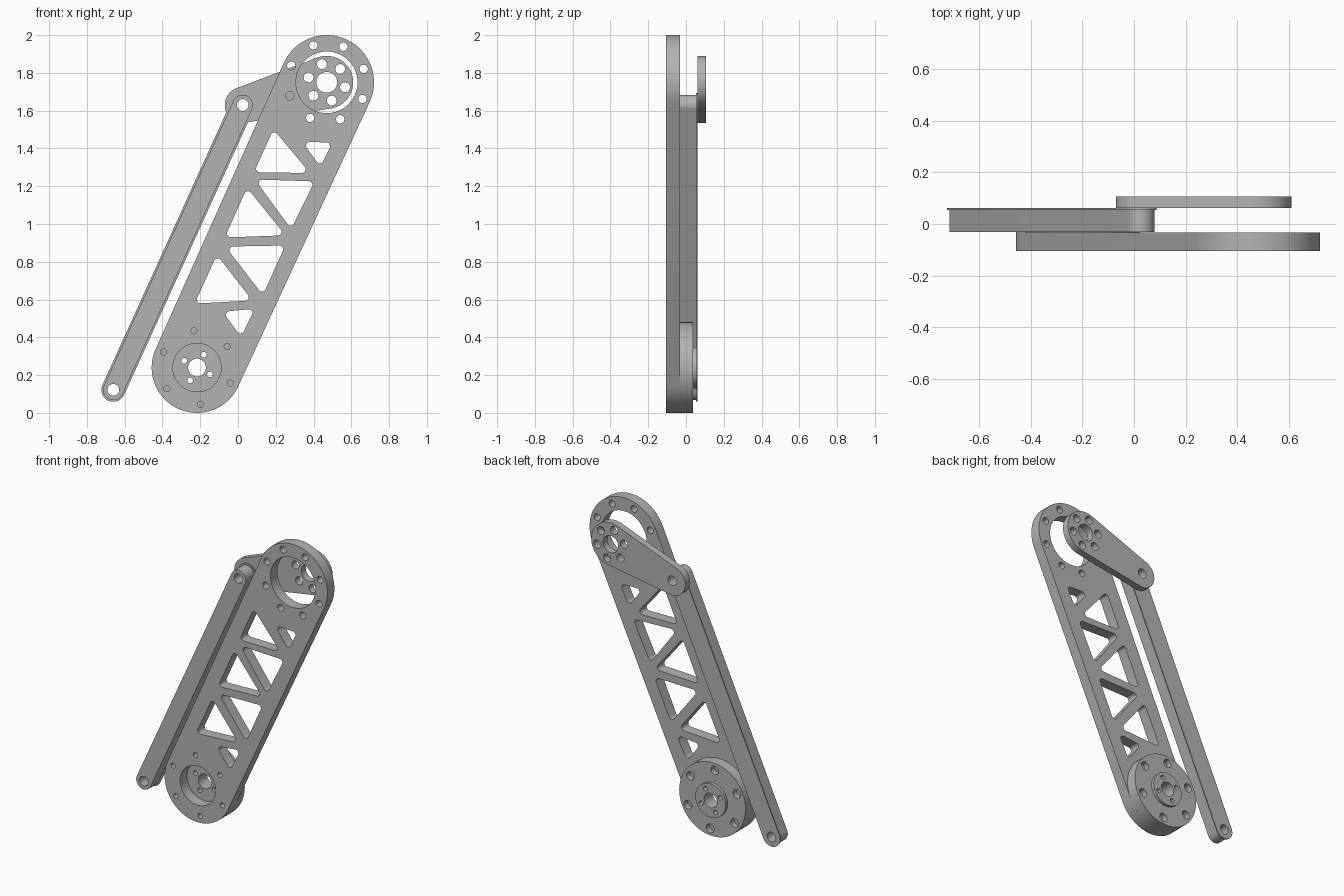
import bpy, bmesh
from math import sin, cos, pi, atan2, acos, radians
from mathutils import Vector, Matrix

if "Cube" in bpy.data.objects:
    bpy.data.objects.remove(bpy.data.objects["Cube"])

grey = bpy.data.materials.new("machined_grey")
grey.use_nodes = True
colour = (0.45, 0.45, 0.45, 1)
grey.diffuse_color = colour
grey.node_tree.nodes["Principled BSDF"].inputs["Base Color"].default_value = colour


def arc(c, r, start, end, n):
    return [Vector((c[0] + r * cos(start + (end - start) * i / n),
                    c[1] + r * sin(start + (end - start) * i / n))) for i in range(n + 1)]


def circle(c, r, n=64):
    return arc(c, r, 0, 2 * pi, n)[:-1]


def ring(c, radius, r, count, first):
    """Circular pattern of round holes."""
    return [circle(c + radius * Vector((cos(a), sin(a))), r, 24)
            for a in (radians(first) + 2 * pi * i / count for i in range(count))]


def capsule(c1, r1, c2, r2):
    """Two round ends joined by their tangents."""
    d = c2 - c1
    a, b = atan2(d.y, d.x), acos((r1 - r2) / d.length)
    return arc(c1, r1, a + b, a + 2 * pi - b, 40) + arc(c2, r2, a - b, a + b, 40)


def rounded(corners, r=0.02, push=0.022):
    """Triangular window with filleted corners."""
    pts = [Vector(p) for p in corners]
    mid = sum(pts, Vector((0, 0))) / len(pts)
    pts = [p + (p - mid).normalized() * push for p in pts]
    out = []
    for i, p in enumerate(pts):
        u = (pts[i - 1] - p).normalized()
        v = (pts[(i + 1) % len(pts)] - p).normalized()
        half = u.angle(v) / 2
        bis = (u + v).normalized()
        c = p + bis * r / sin(half)
        back = atan2(-bis.y, -bis.x)
        sweep = pi / 2 - half
        if u.x * v.y - u.y * v.x > 0:
            sweep = -sweep
        out += arc(c, r, back - sweep, back + sweep, 8)
    return out


def plate(name, y0, y1, outline, holes=()):
    """Flat profile with holes, extruded from y0 to y1."""
    curve = bpy.data.curves.new(name, 'CURVE')
    curve.dimensions = '2D'
    curve.fill_mode = 'BOTH'
    curve.extrude = (y1 - y0) / 2
    for loop in [outline, *holes]:
        s = curve.splines.new('POLY')
        s.points.add(len(loop) - 1)
        for point, p in zip(s.points, loop):
            point.co = (p.x, p.y, 0, 1)
        s.use_cyclic_u = True
    temp = bpy.data.objects.new(name + "_profile", curve)
    bpy.context.collection.objects.link(temp)
    deps = bpy.context.evaluated_depsgraph_get()
    mesh = bpy.data.meshes.new_from_object(temp.evaluated_get(deps))
    bpy.data.objects.remove(temp)
    bpy.data.curves.remove(curve)
    mesh.transform(Matrix.Translation((0, (y0 + y1) / 2, 0)) @ Matrix.Rotation(pi / 2, 4, 'X'))
    bm = bmesh.new()
    bm.from_mesh(mesh)
    bmesh.ops.remove_doubles(bm, verts=bm.verts, dist=0.0001)
    bmesh.ops.recalc_face_normals(bm, faces=bm.faces)
    bm.to_mesh(mesh)
    bm.free()
    mesh.materials.clear()
    mesh.materials.append(grey)
    obj = bpy.data.objects.new(name, mesh)
    bpy.context.collection.objects.link(obj)
    bpy.ops.object.select_all(action='DESELECT')
    obj.select_set(True)
    bpy.context.view_layer.objects.active = obj
    bpy.ops.object.shade_smooth_by_angle(angle=radians(30))
    return obj


# Pivot centres in the x-z plane
lower = Vector((-0.217, 0.24))
upper = Vector((0.47, 1.75))
link_low = Vector((-0.66, 0.122))
link_top = Vector((0.025, 1.63))

# Main arm with truss windows, bearing opening and bolt circles
windows = [
    [(0.19, 1.49), (0.095, 1.28), (0.37, 1.275)],
    [(0.35, 1.43), (0.49, 1.425), (0.435, 1.315)],
    [(0.10, 1.23), (0.395, 1.22), (0.28, 0.985)],
    [(0.05, 1.18), (-0.06, 0.935), (0.24, 0.945)],
    [(-0.055, 0.875), (0.24, 0.88), (0.13, 0.635)],
    [(-0.11, 0.825), (-0.22, 0.585), (0.065, 0.60)],
    [(-0.07, 0.53), (0.08, 0.545), (0.015, 0.415)],
]
plate("main_arm", -0.105, -0.033, capsule(lower, 0.24, upper, 0.25),
      [rounded(w, push=0.012) for w in windows]
      + [circle(upper, 0.163), circle(lower, 0.128)]
      + ring(upper, 0.208, 0.022, 8, 65) + ring(lower, 0.195, 0.016, 6, 95))

# Lower pivot drum: solid front layer, counterbored back layer, raised hub
bore = [circle(lower, 0.047)] + ring(lower, 0.077, 0.015, 4, 62)
plate("drum_front", -0.033, 0.0, circle(lower, 0.24), bore)
plate("drum_back", 0.0, 0.037, circle(lower, 0.24), bore + ring(lower, 0.195, 0.028, 6, 95))
plate("drum_hub", 0.037, 0.057, circle(lower, 0.11), bore)

# Parallel link with a thin lip on its back edge
pins = [circle(link_low, 0.031, 32), circle(link_top, 0.031, 32)]
plate("link_bar", -0.031, 0.054, capsule(link_low, 0.054, link_top, 0.054), pins)
plate("link_lip", 0.054, 0.061, capsule(link_low, 0.063, link_top, 0.063), pins)

# Rocker joining the link to the upper pivot
plate("rocker", 0.061, 0.107, capsule(link_top, 0.095, upper, 0.14),
      [circle(link_top, 0.031, 32), circle(upper, 0.055)] + ring(upper, 0.1, 0.026, 6, 105))
